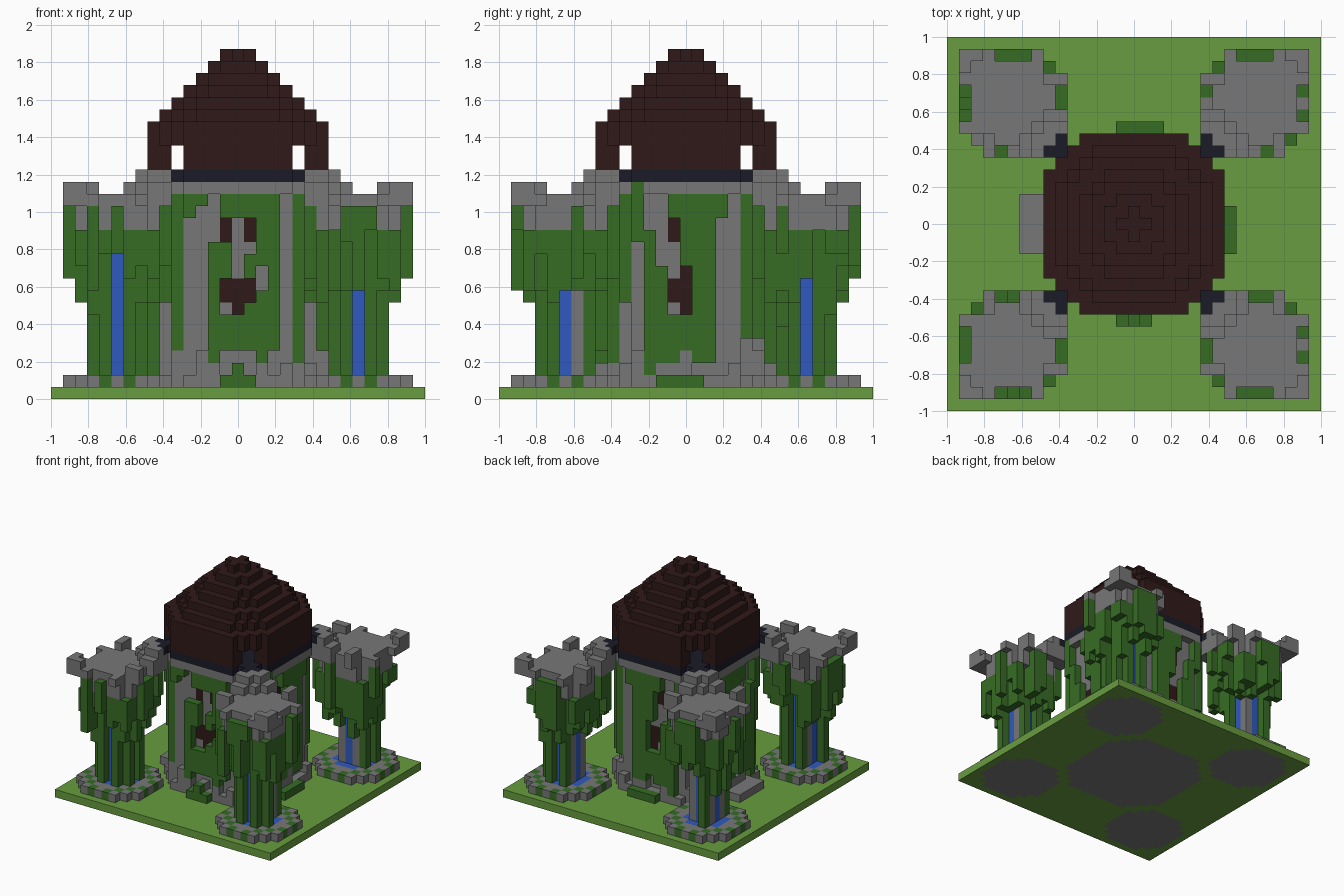
import bpy
import bmesh
import random

random.seed(4)
if "Cube" in bpy.data.objects:
    bpy.data.objects.remove(bpy.data.objects["Cube"])

S = 2 / 31  # edge of one block
COLOURS = {
    "stone_grey": (0.185, 0.185, 0.185),
    "vine_green": (0.037, 0.15, 0.018),
    "grass_green": (0.138, 0.335, 0.05),
    "water_blue": (0.028, 0.1, 0.53),
    "roof_brown": (0.03, 0.01, 0.01),
    "trim_navy": (0.01, 0.011, 0.02),
}
MATS = {}
for name, rgb in COLOURS.items():
    m = bpy.data.materials.new(name)
    m.use_nodes = True
    m.diffuse_color = (*rgb, 1)
    m.node_tree.nodes["Principled BSDF"].inputs["Base Color"].default_value = (*rgb, 1)
    MATS[name] = m

blocks = {}  # (i, j, k) -> (part, colour)


def put(part, colour, i, j, lo, hi=None):
    """Stack blocks in one column, keeping any block already there."""
    for k in range(lo, (lo if hi is None else hi) + 1):
        blocks.setdefault((i, j, k), (part, colour))


def disc(h):
    """Columns of a stepped octagon of half width h."""
    cut = (3 * h + 1) // 2 - (h == 1)
    r = range(-h, h + 1)
    return [(a, b) for a in r for b in r if abs(a) + abs(b) <= cut]


CORNERS = [(-1, -1), (1, -1), (-1, 1), (1, 1)]

# Ground slab, paved below the buildings
paved = set(disc(7))
for sx, sy in CORNERS:
    paved |= {(sx * 10 + a, sy * 10 + b) for a, b in disc(4)}
for i in range(-15, 16):
    for j in range(-15, 16):
        put("ground", "stone_grey" if (i, j) in paved else "grass_green", i, j, 0)

# Keep: walls with dark eyes and mouth, hung with vines one block further out
FRONT = {-5: [(4, 16)], -4: [(15, 16)], -3: [(16, 16)], -2: [(3, 12)],
         -1: [(15, 16), (10, 12), (4, 6)], 0: [(15, 16), (4, 6)],
         1: [(15, 16), (10, 11), (4, 7)], 2: [(11, 16), (3, 8)],
         3: [(4, 16)], 5: [(3, 16)]}
SIDE = {-5: [(8, 16)], -4: [(13, 16)], -3: [(2, 13)], -2: [(3, 10)],
        -1: [(15, 16), (3, 6)], 0: [(11, 16), (4, 6)], 1: [(3, 16)],
        2: [(3, 16)], 3: [(15, 16)], 5: [(5, 16)]}
for i, j in disc(7):
    mossy = i == 7 and j in (-4, -5)
    put("keep_ledge", "vine_green" if mossy else "stone_grey", i, j, 17)
    put("roof_trim", "trim_navy", i, j, 18)
    t = i if abs(j) > abs(i) else j
    if max(abs(i), abs(j)) == 7 or abs(i) + abs(j) == 11:
        for lo, hi in (FRONT if j < -abs(i) else SIDE).get(t, []):
            put("keep_vines", "vine_green", i, j, lo, hi)
        put("keep_rubble", "stone_grey", i, j, 1, random.randint(1, 3))
        continue
    on_face = max(abs(i), abs(j)) == 6
    for k in range(1, 17):
        eye = abs(t) == 1 and k in (13, 14)
        mouth = (abs(t) <= 1 and k in (8, 9)) or (t == 0 and k == 7)
        nose = t == 0 and k == 10 and abs(i) == 6
        dark = on_face and (eye or mouth or nose)
        put("keep_walls", "roof_brown" if dark else "stone_grey", i, j, k)

# Doorstep and bushes at the foot of the keep
for t in range(-2, 3):
    put("doorstep", "stone_grey", -8, t, 1)
    put("doorstep", "stone_grey", -9, t, 1)
    if t < 2:
        put("bushes", "vine_green", 8, t, 1)
    if t > -2:
        put("bushes", "vine_green", t, 8, 1)
    if abs(t) < 2:
        put("bushes", "vine_green", t, -8, 1, 2 - abs(t))

# Roof: hollow drum with open corners, then shrinking steps
for i, j in disc(7):
    shell = max(abs(i), abs(j)) >= 6
    if shell and abs(i) != 5 and abs(j) != 5:
        put("roof", "roof_brown", i, j, 19, 20)
    put("roof", "roof_brown", i, j, 21, 22)
for step, h in enumerate(range(6, 0, -1)):
    for i, j in disc(h):
        put("roof", "roof_brown", i, j, 23 + step)


def tower(sx, sy, water_top):
    """Corner tower; local +a and +b point away from the keep."""
    label = ("front" if sy < 0 else "back") + ("_left" if sx > 0 else "_right")

    def place(part, colour, a, b, lo, hi=None):
        put(f"{label}_{part}", colour, sx * (10 + a), sy * (10 + b), lo, hi)

    # Shaft with a waterfall down the middle of each side
    for a in (-1, 0, 1):
        for b in (-1, 0, 1):
            if abs(a) + abs(b) == 1:
                place("waterfall", "water_blue", a, b, 1, water_top)
            place("shaft", "stone_grey", a, b, 1, 15)
    # Platform: thick round underside, star shaped top
    for a, b in disc(3):
        place("platform", "stone_grey", a, b, 14, 15)
    for a in range(-4, 5):
        for b in range(-4, 5):
            m, t = max(abs(a), abs(b)), min(abs(a), abs(b))
            body = m <= 3 and (a, b) not in ((3, -3), (-3, 3))
            if body or (m == 4 and t == 2) or min(a, b) >= 3:
                place("platform", "stone_grey", a, b, 16)
    # Vines: climbing beside the water, hanging below the platform
    for a, b in disc(4):
        m, t = max(abs(a), abs(b)), min(abs(a), abs(b))
        chance = random.random()
        if m in (2, 3) and t == 0:
            place("vines", "vine_green", a, b, water_top + 1, 13)
        elif m == 2 and t == 1:
            lo = 2 if chance < 0.75 else random.randint(6, 9)
            place("vines", "vine_green", a, b, lo, 13)
        elif m == 2 and chance < 0.7:
            place("vines", "vine_green", a, b, random.randint(6, 11), 13)
        elif m == 3 and chance < 0.7:
            place("vines", "vine_green", a, b, random.randint(8, 12), 13)
        elif m == 4 and chance < (0.3 if t == 2 else 0.7):
            lo = max(random.randint(9, 14), water_top + 1 if t == 0 else 0)
            place("vines", "vine_green", a, b, lo, 15)
    # Basin: a little water inside a ring of stones and moss
    for a, b in disc(4):
        m, t = max(abs(a), abs(b)), min(abs(a), abs(b))
        if abs(a) + abs(b) <= 3 and m <= 2:
            place("basin_water", "water_blue", a, b, 1)
        elif (m == 4 and t == 1) or (m == 3 and t == 2):
            place("basin_moss", "vine_green", a, b, 1)
        else:
            place("basin_stones", "stone_grey", a, b, 1)
    # Battlements on the outer corner and the two side corners
    for a, b in ((4, 4), (4, 3), (3, 4), (-4, 2), (2, -4), (-3, 2), (2, -3)):
        place("battlement", "stone_grey", a, b, 17)
    # Steps climbing to the roof
    for a in range(-4, 0):
        for b in range(-4, 0):
            if a + b <= -4:
                place("steps", "stone_grey", a, b, 16, 17)
            if a + b <= -7:
                place("roof_link", "trim_navy", a, b, 18)
            elif a + b <= -5 and max(a, b) <= -2:
                place("steps", "stone_grey", a, b, 18)


for (sx, sy), top in zip(CORNERS, (11, 8, 9, 9)):
    tower(sx, sy, top)

# Turn every part into one mesh of its exposed block faces
for part in sorted({p for p, _ in blocks.values()}):
    cells = {c: col for c, (p, col) in blocks.items() if p == part}
    used = sorted(set(cells.values()))
    bm = bmesh.new()
    verts = {}
    for c, col in cells.items():
        for axis in range(3):
            for sign in (-1, 1):
                near = list(c)
                near[axis] += sign
                if tuple(near) in blocks:
                    continue
                quad = []
                for du, dv in ((0, 0), (1, 0), (1, 1), (0, 1)):
                    p = list(c)
                    p[axis] += sign > 0
                    p[(axis + 1) % 3] += du
                    p[(axis + 2) % 3] += dv
                    key = tuple(p)
                    if key not in verts:
                        verts[key] = bm.verts.new(
                            ((p[0] - 0.5) * S, (p[1] - 0.5) * S, p[2] * S))
                    quad.append(verts[key])
                face = bm.faces.new(quad if sign > 0 else quad[::-1])
                face.material_index = used.index(col)
    if bm.faces:
        mesh = bpy.data.meshes.new(part)
        bm.to_mesh(mesh)
        for col in used:
            mesh.materials.append(MATS[col])
        bpy.context.collection.objects.link(bpy.data.objects.new(part, mesh))
    bm.free()
